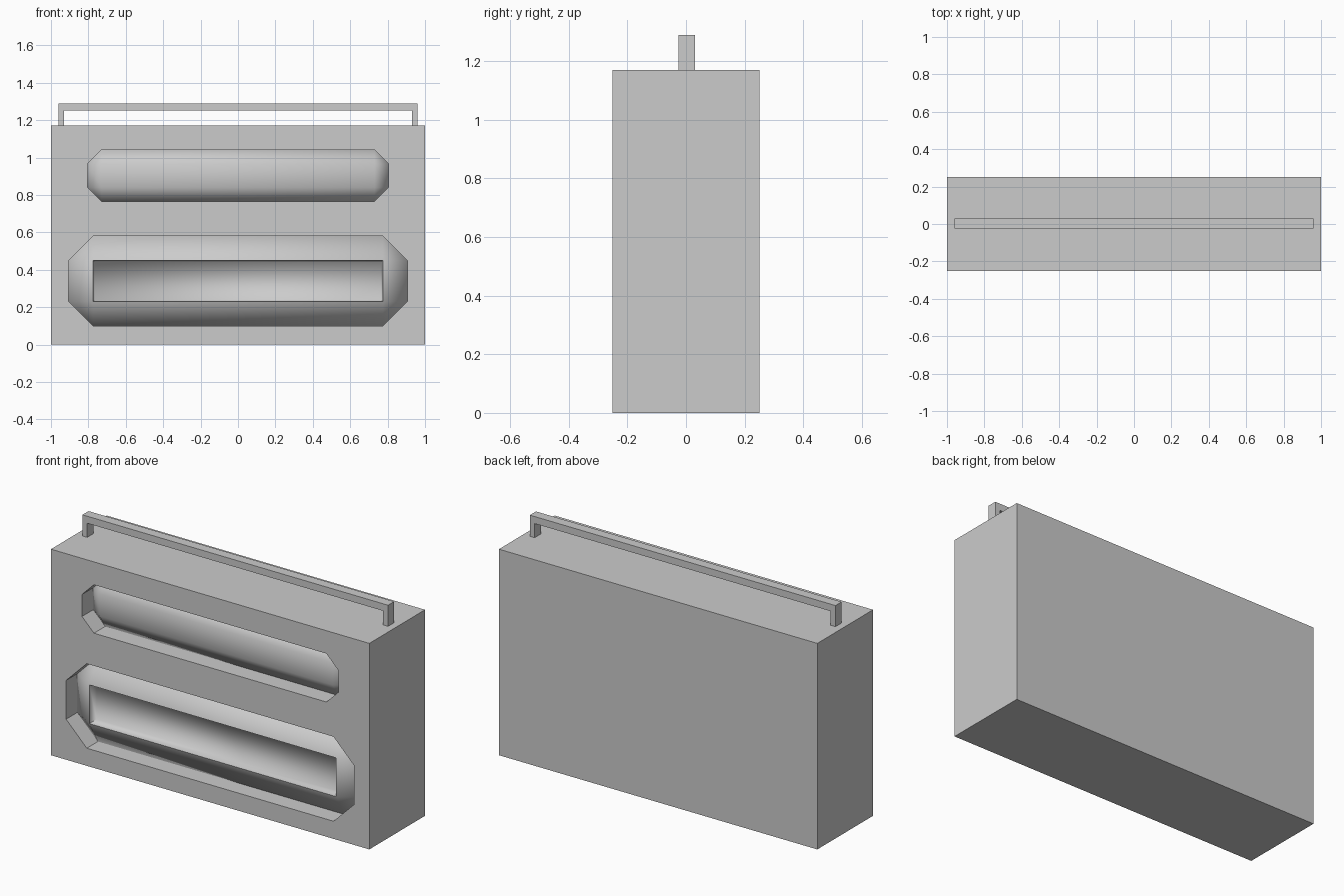
import bpy, bmesh, math

if "Cube" in bpy.data.objects:
    bpy.data.objects.remove(bpy.data.objects["Cube"])

FRONT = -0.25      # front plane of the body
RECESS = 0.10      # depth of the front openings
SQUASH = 0.58      # panel bevels are flattened in depth


def add_mesh(name, bm):
    bmesh.ops.recalc_face_normals(bm, faces=bm.faces)
    mesh = bpy.data.meshes.new(name)
    bm.to_mesh(mesh)
    bm.free()
    ob = bpy.data.objects.new(name, mesh)
    bpy.context.collection.objects.link(ob)
    return ob


def extrude_profile(name, pts, y0, y1):
    """Extrude an (x, z) outline from y0 to y1."""
    bm = bmesh.new()
    face = bm.faces.new([bm.verts.new((x, y0, z)) for x, z in pts])
    geom = bmesh.ops.extrude_face_region(bm, geom=[face])["geom"]
    bmesh.ops.translate(bm, vec=(0, y1 - y0, 0),
                        verts=[v for v in geom if isinstance(v, bmesh.types.BMVert)])
    return add_mesh(name, bm)


def octagon(hx, z0, z1, c):
    return [(-hx, z0 + c), (-hx + c, z0), (hx - c, z0), (hx, z0 + c),
            (hx, z1 - c), (hx - c, z1), (-hx + c, z1), (-hx, z1 - c)]


def panel(name, hx, z0, z1, c, pocket=0):
    """Bevelled block sitting in its opening, optionally with a sunk centre."""
    bm = bmesh.new()
    bmesh.ops.create_cube(bm, size=1)
    thick = 2 * c + 0.08
    bmesh.ops.scale(bm, vec=(2 * hx, thick, z1 - z0), verts=bm.verts)
    bmesh.ops.bevel(bm, geom=bm.edges[:], offset=c, segments=1,
                    affect='EDGES', profile=0.5)
    bmesh.ops.scale(bm, vec=(1, SQUASH, 1), verts=bm.verts)
    front_y = FRONT + RECESS - c * SQUASH
    bmesh.ops.translate(bm, verts=bm.verts,
                        vec=(0, front_y + thick * SQUASH / 2, (z0 + z1) / 2))
    if pocket:
        bm.normal_update()
        face = min(bm.faces, key=lambda f: f.calc_center_median().y)
        bmesh.ops.inset_individual(bm, faces=[face], thickness=0.012, depth=-pocket)
    ob = add_mesh(name, bm)
    bpy.ops.object.select_all(action='DESELECT')
    ob.select_set(True)
    bpy.context.view_layer.objects.active = ob
    bpy.ops.object.shade_smooth_by_angle(angle=math.radians(85))
    return ob


# Main body
body = extrude_profile("body", [(-1, 0), (1, 0), (1, 1.17), (-1, 1.17)], FRONT, 0.25)

# Front openings and the panels inside them: half width, bottom, top, chamfer, pocket
for name, hx, z0, z1, c, pocket in (("upper_panel", 0.805, 0.765, 1.04, 0.075, 0),
                                    ("lower_panel", 0.905, 0.10, 0.58, 0.13, 0.05)):
    cutter = extrude_profile(name + "_cutter", octagon(hx, z0, z1, c),
                             FRONT - 0.1, FRONT + RECESS)
    mod = body.modifiers.new(name + "_opening", 'BOOLEAN')
    mod.operation = 'DIFFERENCE'
    mod.solver = 'EXACT'
    mod.object = cutter
    bpy.context.view_layer.objects.active = body
    bpy.ops.object.modifier_apply(modifier=mod.name)
    bpy.data.objects.remove(cutter)
    panel(name, hx, z0, z1, c, pocket)

# Carrying handle on top
extrude_profile("handle", [(-0.96, 1.17), (-0.93, 1.17), (-0.93, 1.25), (0.93, 1.25),
                           (0.93, 1.17), (0.96, 1.17), (0.96, 1.29), (-0.96, 1.29)],
                -0.025, 0.03)
